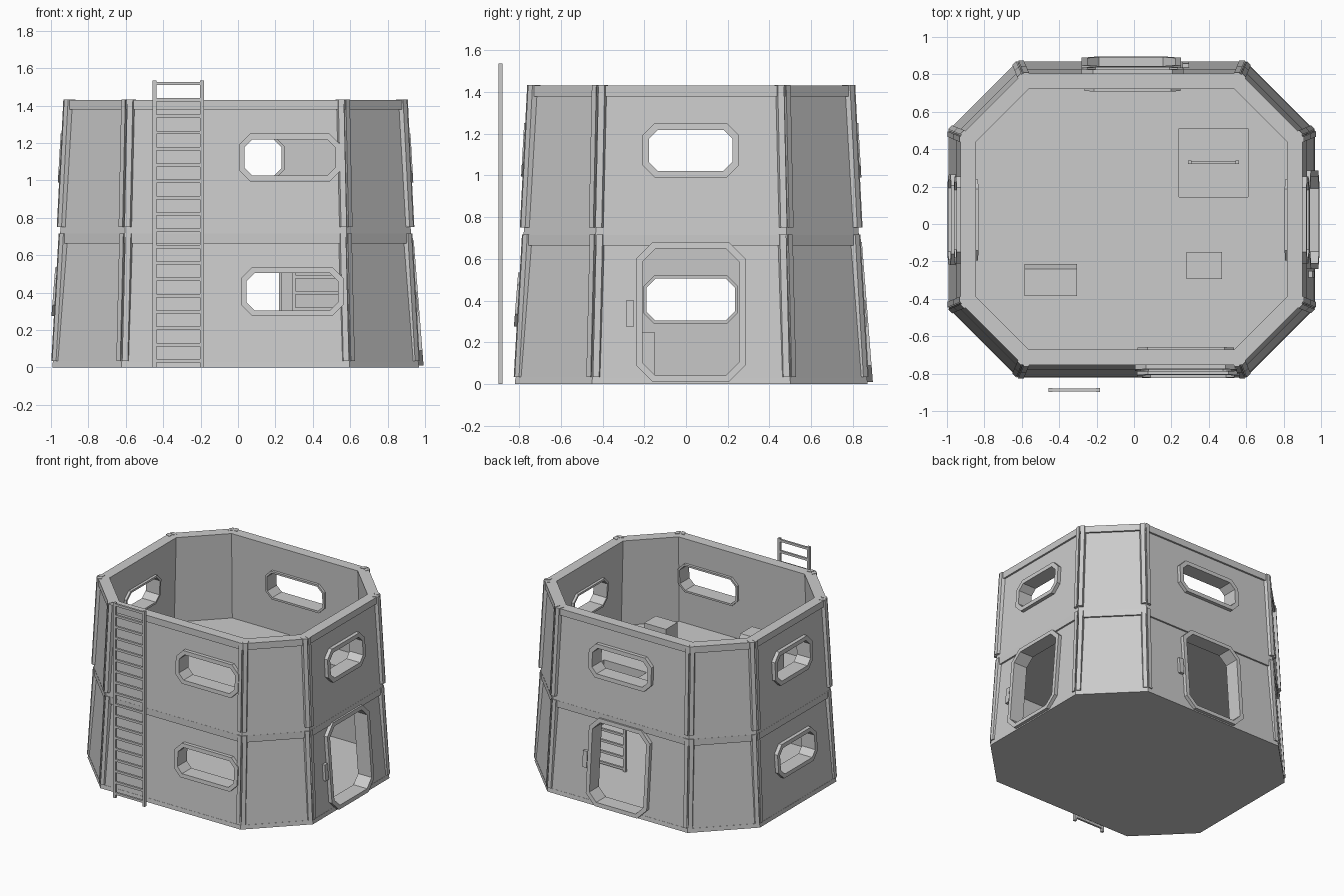
import bpy, bmesh, math
from mathutils import Vector

if "Cube" in bpy.data.objects:
    bpy.data.objects.remove(bpy.data.objects["Cube"])

CX, CY = -0.013, 0.025      # centre of the tower
THICK = 0.082               # wall thickness

grey = bpy.data.materials.new("light_grey")
grey.diffuse_color = (0.6, 0.6, 0.6, 1)
grey.use_nodes = True
grey.node_tree.nodes["Principled BSDF"].inputs["Base Color"].default_value = grey.diffuse_color


def finish(bm, name):
    bmesh.ops.recalc_face_normals(bm, faces=bm.faces)
    me = bpy.data.meshes.new(name)
    bm.to_mesh(me)
    bm.free()
    me.materials.append(grey)
    ob = bpy.data.objects.new(name, me)
    bpy.context.collection.objects.link(ob)
    return ob


def loft(bm, loops, closed=False):
    """Skin a list of equal-length point loops; cap the ends or close the tube."""
    rows = [[bm.verts.new(p) for p in lp] for lp in loops]
    n = len(rows[0])
    pairs = list(zip(rows, rows[1:])) + ([(rows[-1], rows[0])] if closed else [])
    for a, b in pairs:
        for i in range(n):
            j = (i + 1) % n
            bm.faces.new((a[i], a[j], b[j], b[i]))
    if not closed:
        bm.faces.new(rows[0])
        bm.faces.new(rows[-1])


def box(bm, x0, x1, y0, y1, z0, z1):
    loft(bm, [[(x0, y0, z), (x1, y0, z), (x1, y1, z), (x0, y1, z)] for z in (z0, z1)])


def octagon(h, z):
    """Stretched octagon with 45 degree corners; h is the half width in x."""
    k = h - 0.135
    c = 0.37 - 0.586 * (0.98 - h)
    pts = [(-h + c, -k), (h - c, -k), (h, -k + c), (h, k - c),
           (h - c, k), (-h + c, k), (-h, k - c), (-h, -k + c)]
    return [Vector((CX + x, CY + y, z)) for x, y in pts]


def half(z, storey):
    """Half width of the sloping wall at height z."""
    if storey == 0:
        return 0.978 - 0.056 * z / 0.715
    return 0.938 - 0.041 * (z - 0.715) / 0.715


def on_wall(side, t, z, out, storey):
    """Point on a main wall, t along it, pushed outward by out."""
    d = half(z, storey) + out
    if side in ("front", "back"):
        d -= 0.135
        return Vector((t, CY + (d if side == "back" else -d), z))
    return Vector((CX + (d if side == "right" else -d), t, z))


def cut_rect(t0, t1, z0, z1, c):
    """Rectangle with cut corners."""
    return [(t0 + c, z0), (t1 - c, z0), (t1, z0 + c), (t1, z1 - c),
            (t1 - c, z1), (t0 + c, z1), (t0, z1 - c), (t0, z0 + c)]


def boolean_cut(ob, cutter):
    cutter.hide_render = True
    m = ob.modifiers.new("cut", "BOOLEAN")
    m.operation = "DIFFERENCE"
    m.solver = "EXACT"
    m.object = cutter
    bpy.context.view_layer.objects.active = ob
    bpy.ops.object.modifier_apply(modifier=m.name)
    bpy.data.objects.remove(cutter)


# Openings: storey, side, frame extents along the wall, z range, border, corner cut
openings = [
    (0, "front", 0.015, 0.565, 0.275, 0.535, 0.030, 0.060),
    (1, "front", 0.005, 0.550, 0.995, 1.250, 0.030, 0.060),
    (0, "left", -0.220, 0.265, 0.275, 0.535, 0.030, 0.060),
    (1, "left", -0.210, 0.255, 0.990, 1.250, 0.032, 0.060),
    (1, "right", -0.210, 0.255, 0.990, 1.250, 0.032, 0.060),
    (1, "back", -0.280, 0.265, 0.990, 1.250, 0.032, 0.060),
    (0, "right", -0.240, 0.285, 0.010, 0.680, 0.031, 0.080),
    (0, "back", -0.280, 0.250, 0.010, 0.680, 0.031, 0.080),
]

# Storey walls, each a hollow ring with a rim band on top
walls = []
for s, (zb, rim) in enumerate(((0.03, 0.939), (0.715, 0.914))):
    zt = 0.715 * (s + 1)
    zr = zt - 0.052
    bm = bmesh.new()
    loft(bm, [octagon(half(zb, s), zb), octagon(half(zr, s), zr),
              octagon(rim, zr), octagon(rim, zt),
              octagon(rim - THICK, zt), octagon(half(zb, s) - THICK, zb)], closed=True)
    walls.append(finish(bm, ("lower_walls", "upper_walls")[s]))

# Cut every opening and line it with a raised frame
for s, side, t0, t1, z0, z1, b, c in openings:
    outer = cut_rect(t0, t1, z0, z1, c)
    inner = cut_rect(t0 + b, t1 - b, z0 + b, z1 - b, c - b * 0.55)
    middle = cut_rect(t0 + b / 2, t1 - b / 2, z0 + b / 2, z1 - b / 2, c - b * 0.27)

    def ring(pts, out):
        return [on_wall(side, t, z, out, s) for t, z in pts]

    bm = bmesh.new()
    loft(bm, [ring(middle, -0.2), ring(middle, 0.1)])
    boolean_cut(walls[s], finish(bm, "cutter"))
    bm = bmesh.new()
    loft(bm, [ring(outer, -0.01), ring(outer, 0.028), ring(inner, 0.028),
              ring(inner, -0.09), ring(middle, -0.09), ring(middle, -0.01)], closed=True)
    kind = "door" if z0 < 0.1 else "window"
    finish(bm, f"{side}_{('lower', 'upper')[s]}_{kind}_frame")

# Corner strips: one on each wall edge, so every corner has a pair
for s, (zb, zt, o0) in enumerate(((0.035, 0.717, 0.010), (0.75, 1.433, 0.020))):
    bm = bmesh.new()
    for i in range(8):
        for a, b in ((i, (i + 1) % 8), ((i + 1) % 8, i)):
            loops = []
            for z, o in ((zb, o0), (zt, 0.024)):
                base = octagon(half(z, s) - 0.015, z)
                face = octagon(half(z, s) + o, z)
                loop = []
                for ring_pts, d in ((base, 0.006), (base, 0.036), (face, 0.036), (face, 0.006)):
                    u = (ring_pts[b] - ring_pts[a]).normalized()
                    loop.append(ring_pts[a] + u * d)
                loops.append(loop)
            loft(bm, loops)
    finish(bm, ("lower_corner_strips", "upper_corner_strips")[s])

# Floors; the upper one has a square hatch
bm = bmesh.new()
loft(bm, [octagon(0.98, 0), octagon(0.977, 0.032)])
finish(bm, "ground_floor")
bm = bmesh.new()
loft(bm, [octagon(0.87, 0.69), octagon(0.87, 0.755)])
upper_floor = finish(bm, "upper_floor")
bm = bmesh.new()
box(bm, 0.24, 0.61, 0.145, 0.51, 0.6, 0.9)
boolean_cut(upper_floor, finish(bm, "hatch_cutter"))


# Ladders
def ladder(name, x0, x1, y, z0, z1, first, last, count):
    bm = bmesh.new()
    for x in (x0, x1 - 0.02):
        box(bm, x, x + 0.02, y - 0.01, y + 0.01, z0, z1)
    for i in range(count):
        z = first + (last - first) * i / (count - 1)
        box(bm, x0 + 0.01, x1 - 0.01, y - 0.008, y + 0.008, z - 0.009, z + 0.009)
    finish(bm, name)


ladder("outside_ladder", -0.457, -0.183, -0.888, 0, 1.535, 0.035, 1.518, 18)
ladder("inside_ladder", 0.288, 0.562, 0.33, 0.03, 0.72, 0.05, 0.66, 8)

# Door control boxes
for side, t0, t1 in (("right", -0.287, -0.250), ("back", 0.258, 0.295)):
    bm = bmesh.new()
    loft(bm, [[on_wall(side, t, z, o, 0) for t, z in
               ((t0, 0.275), (t1, 0.275), (t1, 0.40), (t0, 0.40))] for o in (-0.01, 0.022)])
    finish(bm, f"{side}_door_control")

# Stools on both floors and a slope-topped console upstairs
for name, zb in (("lower_stool", 0.03), ("upper_stool", 0.75)):
    bm = bmesh.new()
    box(bm, 0.28, 0.47, -0.295, -0.15, zb, zb + 0.22)
    finish(bm, name)
bm = bmesh.new()
profile = [(-0.385, 0.75), (-0.215, 0.75), (-0.215, 1.0), (-0.24, 1.06), (-0.385, 1.06)]
loft(bm, [[(x, y, z) for y, z in profile] for x in (-0.585, -0.305)])
finish(bm, "console")
